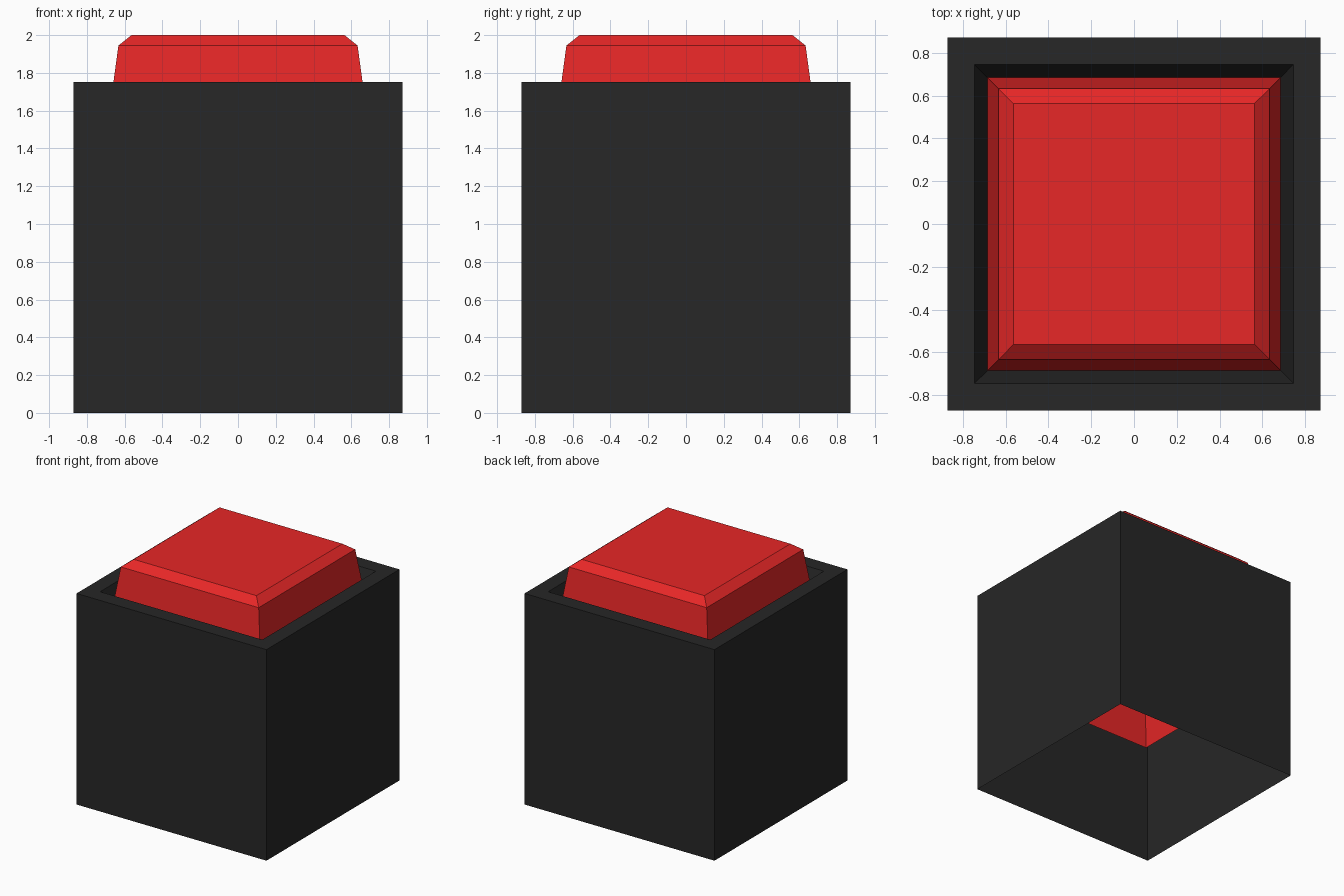
import bpy, bmesh

if "Cube" in bpy.data.objects:
    bpy.data.objects.remove(bpy.data.objects["Cube"])


def material(name, rgb):
    mat = bpy.data.materials.new(name)
    mat.diffuse_color = (*rgb, 1)
    mat.use_nodes = True
    mat.node_tree.nodes["Principled BSDF"].inputs["Base Color"].default_value = mat.diffuse_color
    return mat


def square_shell(name, profile, mat, cap=False):
    """Skin a stack of square rings given as (half width, height)."""
    bm = bmesh.new()
    rings = [[bm.verts.new((r * sx, r * sy, z))
              for sx, sy in ((-1, -1), (1, -1), (1, 1), (-1, 1))]
             for r, z in profile]
    for low, high in zip(rings, rings[1:]):
        for i in range(4):
            j = (i + 1) % 4
            bm.faces.new((low[i], low[j], high[j], high[i]))
    if cap:
        bm.faces.new(rings[-1])
    mesh = bpy.data.meshes.new(name)
    bm.to_mesh(mesh)
    bm.free()
    mesh.materials.append(mat)
    obj = bpy.data.objects.new(name, mesh)
    bpy.context.collection.objects.link(obj)
    return obj


black = material("black", (0.02, 0.02, 0.02))
red = material("red", (0.8, 0.02, 0.02))

# Housing: open-bottomed box with a rim and sloping well around the button
square_shell("housing", [(0.872, 0), (0.872, 1.752), (0.745, 1.752), (0.675, 1.54)], black)

# Button: hollow tapered cap with a chamfered top
square_shell("button", [(0.77, 0.94), (0.633, 1.945), (0.564, 2.0)], red, cap=True)
